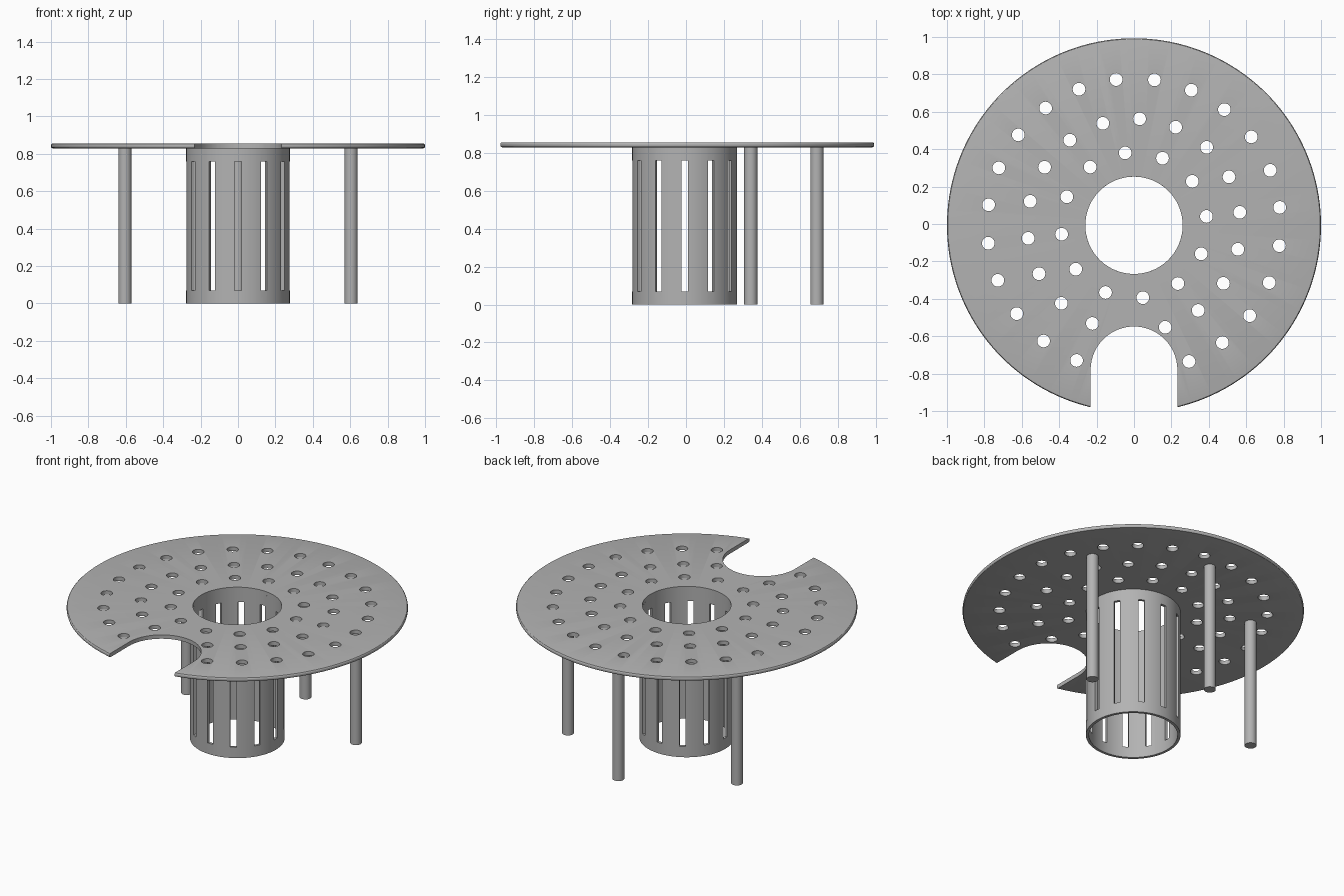
import bpy, bmesh
from math import cos, sin, radians
from mathutils import Matrix, Vector

if "Cube" in bpy.data.objects:
    bpy.data.objects.remove(bpy.data.objects["Cube"])

CY = -0.007            # shared axis of the round parts
Z0, Z1 = 0.83, 0.855   # underside and top of the plate

grey = bpy.data.materials.new("plain grey")
grey.use_nodes = True
grey.diffuse_color = (0.45, 0.45, 0.45, 1)
grey.node_tree.nodes["Principled BSDF"].inputs["Base Color"].default_value = (0.45, 0.45, 0.45, 1)


def polar(r, deg):
    return r * cos(radians(deg)), CY + r * sin(radians(deg))


def make(name, bm):
    bmesh.ops.recalc_face_normals(bm, faces=bm.faces[:])
    mesh = bpy.data.meshes.new(name)
    bm.to_mesh(mesh)
    bm.free()
    mesh.materials.append(grey)
    obj = bpy.data.objects.new(name, mesh)
    bpy.context.collection.objects.link(obj)
    return obj


def lathe(name, profile, steps=128):
    """Closed (radius, z) profile turned about the shared axis."""
    bm = bmesh.new()
    rings = []
    for i in range(steps):
        rings.append([bm.verts.new((*polar(r, 360 * i / steps), z)) for r, z in profile])
    for i in range(steps):
        a, b = rings[i], rings[(i + 1) % steps]
        for j in range(len(profile)):
            k = (j + 1) % len(profile)
            bm.faces.new((a[j], b[j], b[k], a[k]))
    return make(name, bm)


def add_cylinder(bm, r, x, y, z0, z1, sides=32):
    bmesh.ops.create_cone(bm, cap_ends=True, segments=sides, radius1=r, radius2=r,
                          depth=z1 - z0, matrix=Matrix.Translation((x, y, (z0 + z1) / 2)))


def cut(obj, cutter):
    mod = obj.modifiers.new("cut", 'BOOLEAN')
    mod.operation, mod.solver, mod.object = 'DIFFERENCE', 'EXACT', cutter
    bpy.context.view_layer.objects.active = obj
    bpy.ops.object.modifier_apply(modifier=mod.name)
    bpy.data.objects.remove(cutter)


def smooth(obj):
    bpy.ops.object.select_all(action='DESELECT')
    obj.select_set(True)
    bpy.context.view_layer.objects.active = obj
    bpy.ops.object.shade_smooth_by_angle(angle=radians(30))


# Round plate with a softened rim and a centre opening
edge = 0.009
rim = [(1 - edge + edge * cos(radians(a)), Z0 + edge + edge * sin(radians(a))) for a in (-90, -60, -30, 0)]
rim += [(1 - edge + edge * cos(radians(a)), Z1 - edge + edge * sin(radians(a))) for a in (0, 30, 60, 90)]
plate = lathe("perforated_plate", [(0.26, Z1), (0.26, Z0)] + rim, 160)

# Rings of small holes, leaving out those that fall in the front notch
bm = bmesh.new()
for radius, count in ((0.39, 12), (0.57, 18), (0.785, 24)):
    for i in range(count):
        x, y = polar(radius, 7 + 360 * i / count)
        if abs(x) > 0.14 or y > -0.5:
            add_cylinder(bm, 0.034, x, y, Z0 - 0.1, Z1 + 0.1, 24)
cut(plate, make("hole_cutter", bm))

# Round-ended notch at the front
bm = bmesh.new()
outline = [(0.232 * cos(radians(a)), -0.78 + 0.232 * sin(radians(a))) for a in range(0, 181, 6)]
outline += [(-0.232, -1.2), (0.232, -1.2)]
face = bm.faces.new([bm.verts.new((x, y, Z0 - 0.1)) for x, y in outline])
top = bmesh.ops.extrude_face_region(bm, geom=[face])["geom"]
bmesh.ops.translate(bm, vec=Vector((0, 0, 0.3)),
                    verts=[v for v in top if isinstance(v, bmesh.types.BMVert)])
cut(plate, make("notch_cutter", bm))
smooth(plate)

# Central tube with twelve upright slots
tube = lathe("slotted_tube", [(0.26, 0), (0.277, 0), (0.277, Z0), (0.26, Z0)], 96)
bm = bmesh.new()
for i in range(12):
    x, y = polar(0.27, 30 * i)
    bmesh.ops.create_cube(bm, size=1, matrix=Matrix.Translation((x, y, 0.415))
                          @ Matrix.Rotation(radians(30 * i), 4, 'Z')
                          @ Matrix.Diagonal((0.1, 0.036, 0.69, 1)))
cut(tube, make("slot_cutter", bm))
smooth(tube)

# Three legs around the back half
for name, angle in (("left_leg", 30), ("back_leg", 90), ("right_leg", 150)):
    bm = bmesh.new()
    add_cylinder(bm, 0.035, *polar(0.698, angle), 0, Z0)
    smooth(make(name, bm))
